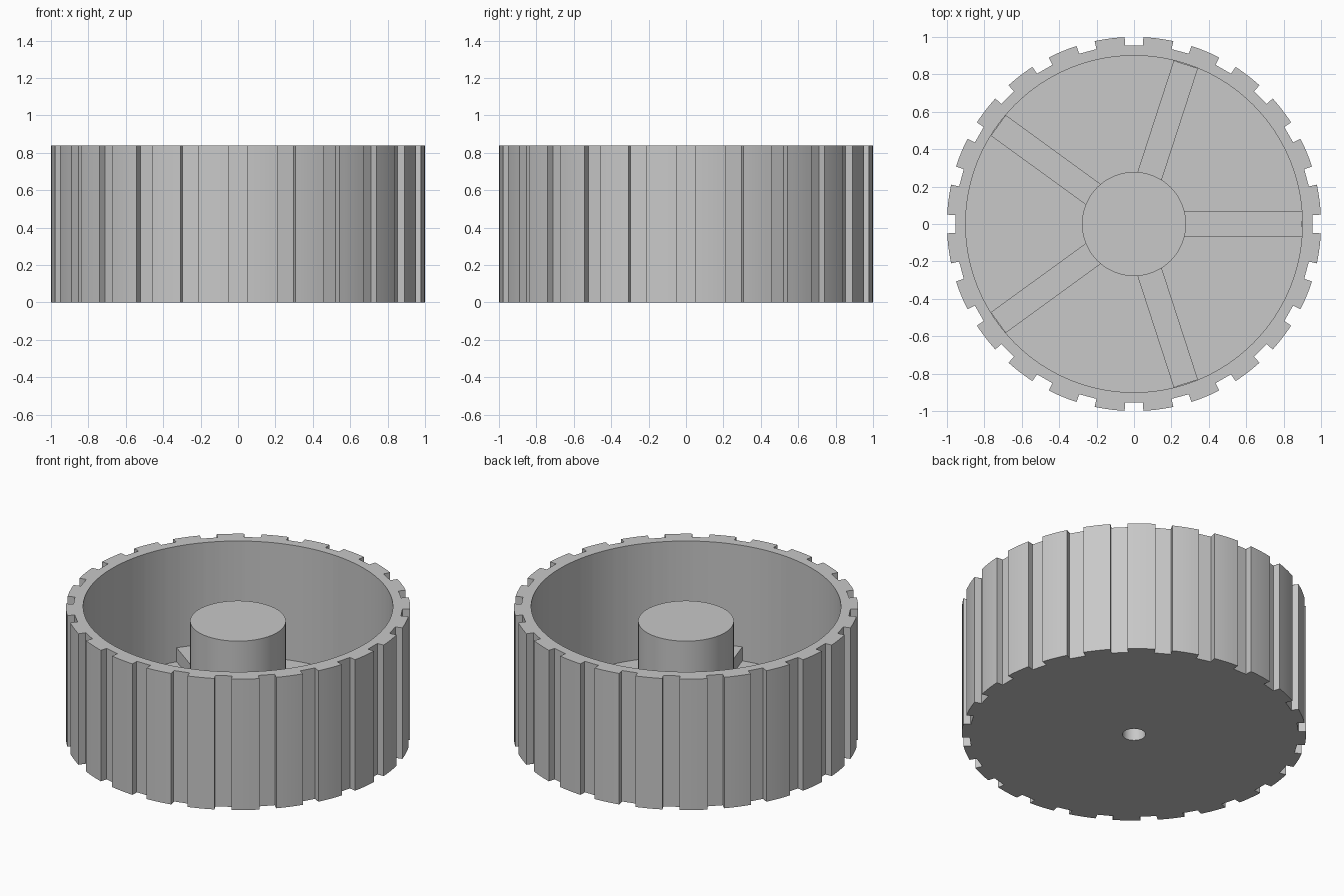
import bpy
import bmesh
from math import asin, atan2, cos, hypot, pi, radians, sin, tau

HEIGHT, FLOOR, RIB_TOP, HUB_TOP = 0.84, 0.1, 0.19, 0.747
INNER_R, HUB_R, BORE_R, BORE_DEPTH = 0.9, 0.278, 0.067, 0.6
NOTCHES, NOTCH_HALF, NOTCH_R = 24, 0.05, 0.955
RIBS, RIB_WIDTH = 5, 0.136
ARC_STEPS = 5

cube = bpy.data.objects.get("Cube")
if cube:
    bpy.data.objects.remove(cube, do_unlink=True)

grey = bpy.data.materials.new("plain_grey")
grey.use_nodes = True
colour = (0.58, 0.58, 0.58, 1)
grey.diffuse_color = colour
grey.node_tree.nodes["Principled BSDF"].inputs["Base Color"].default_value = colour


def finish(name, bm):
    """Turn a bmesh into a named, shaded grey object."""
    bmesh.ops.recalc_face_normals(bm, faces=bm.faces)
    mesh = bpy.data.meshes.new(name)
    bm.to_mesh(mesh)
    bm.free()
    mesh.materials.append(grey)
    obj = bpy.data.objects.new(name, mesh)
    bpy.context.collection.objects.link(obj)
    bpy.ops.object.select_all(action="DESELECT")
    obj.select_set(True)
    bpy.context.view_layer.objects.active = obj
    bpy.ops.object.shade_smooth_by_angle(angle=radians(20))
    return obj


def tread_outline():
    """Round outline with straight-sided notches, as (angle, radius) pairs."""
    points = []
    pitch = tau / NOTCHES
    edge = asin(NOTCH_HALF)
    floor_angle = atan2(NOTCH_HALF, NOTCH_R)
    floor_radius = hypot(NOTCH_HALF, NOTCH_R)
    for i in range(NOTCHES):
        a = i * pitch
        points += [(a - floor_angle, floor_radius), (a, NOTCH_R),
                   (a + floor_angle, floor_radius)]
        for s in range(ARC_STEPS + 1):
            points.append((a + edge + (pitch - 2 * edge) * s / ARC_STEPS, 1))
    return points


def circle(radius, count=192):
    return [(tau * i / count, radius) for i in range(count)]


def loft(name, rings, cap_first=False, cap_last=False):
    """Join successive (outline, z) rings with side walls and optional caps."""
    bm = bmesh.new()
    loops = [[bm.verts.new((r * cos(a), r * sin(a), z)) for a, r in outline]
             for outline, z in rings]
    for low, high in zip(loops, loops[1:]):
        for i in range(len(low)):
            j = (i + 1) % len(low)
            bm.faces.new((low[i], low[j], high[j], high[i]))
    if cap_first:
        bm.faces.new(loops[0])
    if cap_last:
        bm.faces.new(loops[-1])
    return finish(name, bm)


# Wheel shell: axle bore, underside, notched tread, rim, inner wall and floor
tread = tread_outline()


def at_tread_angles(radius):
    return [(a, radius) for a, _ in tread]


loft("wheel_shell", [
    (at_tread_angles(BORE_R), BORE_DEPTH),
    (at_tread_angles(BORE_R), 0),
    (tread, 0),
    (tread, HEIGHT),
    (at_tread_angles(INNER_R), HEIGHT),
    (at_tread_angles(INNER_R), FLOOR),
    (at_tread_angles(HUB_R - 0.01), FLOOR),
], cap_first=True)

# Central hub, closed on top
loft("hub", [(circle(HUB_R), FLOOR), (circle(HUB_R), HUB_TOP)], cap_last=True)

# Low ribs running from the hub to the inner wall
rib_start, rib_end = HUB_R - 0.01, INNER_R - 0.003
for n in range(RIBS):
    bm = bmesh.new()
    bmesh.ops.create_cube(bm, size=1)
    for v in bm.verts:
        v.co.x = rib_start if v.co.x < 0 else rib_end
        v.co.y *= RIB_WIDTH
        v.co.z = FLOOR - 0.01 if v.co.z < 0 else RIB_TOP
    rib = finish(f"floor_rib_{n + 1}", bm)
    rib.rotation_euler.z = n * tau / RIBS
